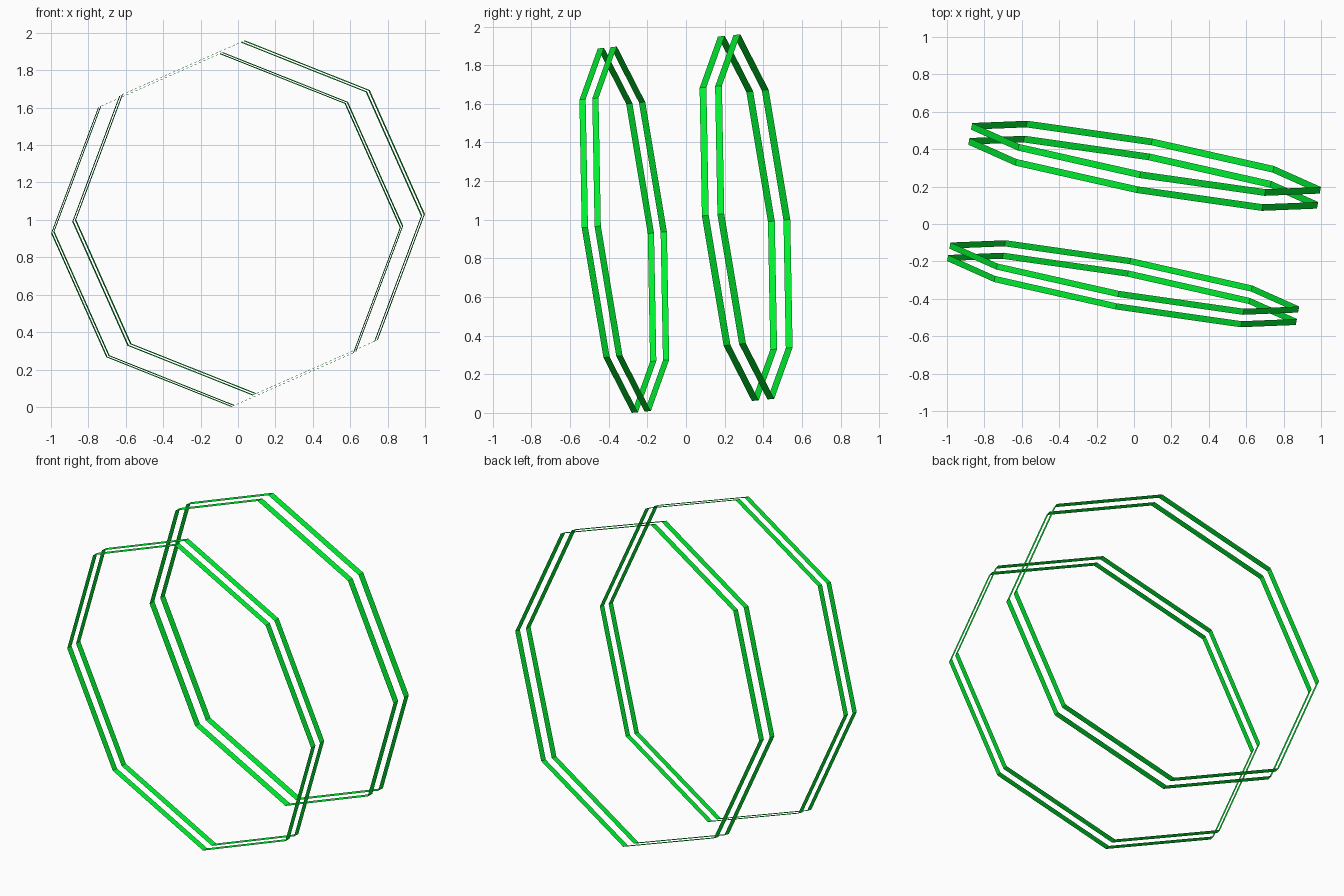
import bpy, bmesh, math
from mathutils import Vector

if "Cube" in bpy.data.objects:
    bpy.data.objects.remove(bpy.data.objects["Cube"])

RADIUS = 0.948
SIDES = 8

# Tilted ring frame: axis, sideways direction and upward direction
axis = Vector((0.178, 0.979, 0.097)).normalized()
side = Vector((1.866, -0.34, 0.03))
side = (side - axis * side.dot(axis)).normalized()
up = side.cross(axis)

green = bpy.data.materials.new("green")
green.diffuse_color = (0.0, 0.85, 0.03, 1)
green.use_nodes = True
green.node_tree.nodes["Principled BSDF"].inputs["Base Color"].default_value = green.diffuse_color


def band(name, offset, width):
    """Thin open octagonal band around the tilted axis."""
    bm = bmesh.new()
    loops = []
    for d in (offset - width / 2, offset + width / 2):
        loop = []
        for i in range(SIDES):
            a = 2 * math.pi * i / SIDES
            loop.append(bm.verts.new(axis * d + (side * math.cos(a) + up * math.sin(a)) * RADIUS))
        loops.append(loop)
    near, far = loops
    for i in range(SIDES):
        j = (i + 1) % SIDES
        bm.faces.new((near[i], near[j], far[j], far[i]))
    mesh = bpy.data.meshes.new(name)
    bm.to_mesh(mesh)
    bm.free()
    mesh.materials.append(green)
    obj = bpy.data.objects.new(name, mesh)
    bpy.context.collection.objects.link(obj)
    return obj


# Two pairs of bands, front and back
bands = [
    band("front_outer_band", -0.356, 0.033),
    band("front_inner_band", -0.288, 0.033),
    band("back_inner_band", 0.281, 0.036),
    band("back_outer_band", 0.363, 0.036),
]

# Centre the model and stand it on the ground
points = [v.co for b in bands for v in b.data.vertices]
low = Vector([min(p[k] for p in points) for k in range(3)])
high = Vector([max(p[k] for p in points) for k in range(3)])
shift = Vector((-(low.x + high.x) / 2, -(low.y + high.y) / 2, -low.z))
for b in bands:
    b.location = shift
